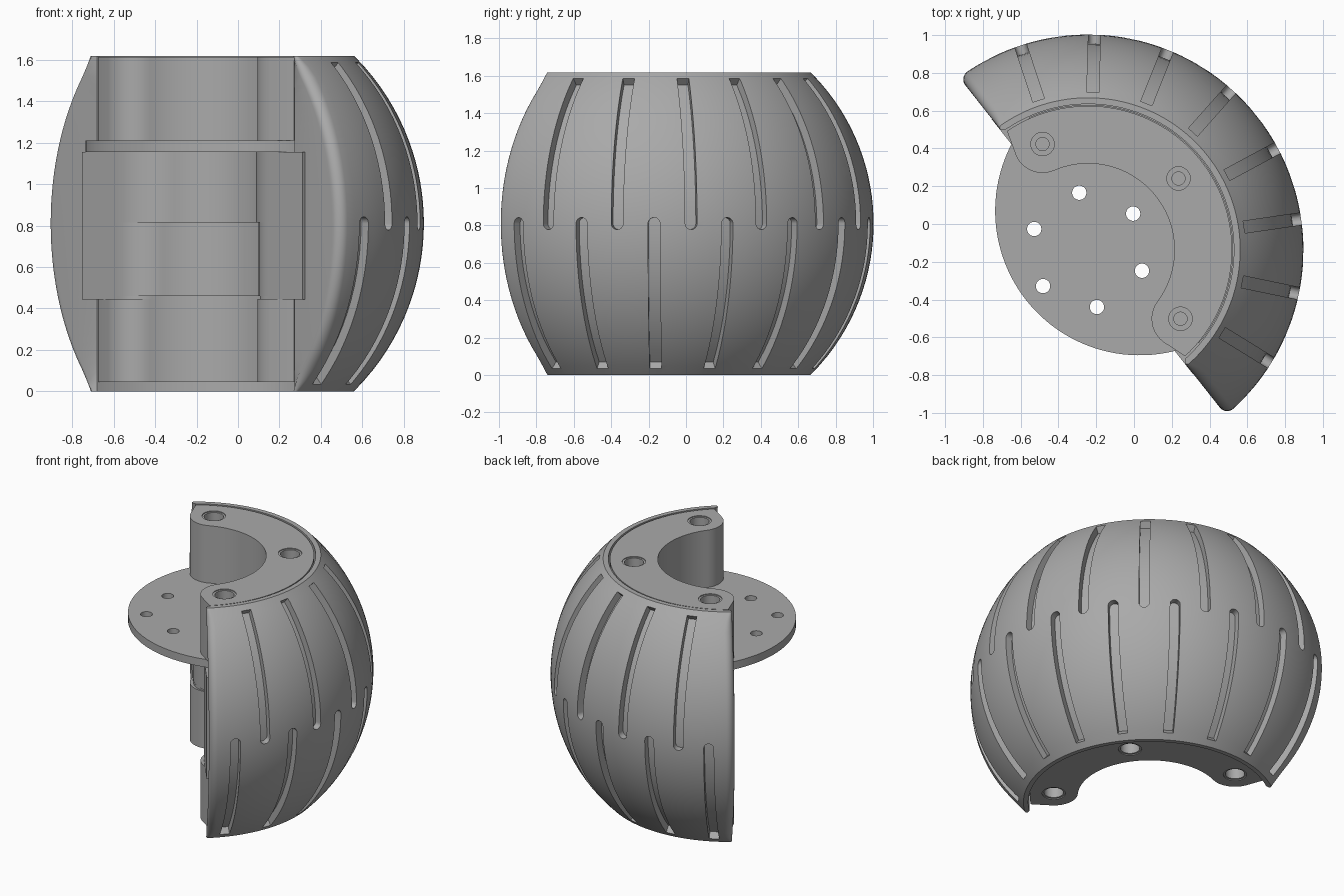
import bpy, bmesh
from math import sin, cos, pi, sqrt, atan2, radians
from mathutils import Matrix, Vector

if "Cube" in bpy.data.objects:
    bpy.data.objects.remove(bpy.data.objects["Cube"], do_unlink=True)

# Shared axis of the part: local +x points out through the middle of the shell
AXIS = Matrix.Translation((-0.243, -0.137, 0)) @ Matrix.Rotation(radians(38.3), 4, 'Z')
MID, HEIGHT, SPHERE = 0.81, 1.617, 1.14
CUT = 0.03           # offset of the flat cut plane from the axis
BORE = 0.772         # inner radius of the shell

grey = bpy.data.materials.new("grey")
grey.use_nodes = True
colour = (0.4, 0.4, 0.4, 1)
grey.diffuse_color = colour
grey.node_tree.nodes["Principled BSDF"].inputs["Base Color"].default_value = colour


def make_object(name, bm):
    bmesh.ops.recalc_face_normals(bm, faces=bm.faces)
    bm.transform(AXIS)
    mesh = bpy.data.meshes.new(name)
    bm.to_mesh(mesh)
    bm.free()
    mesh.materials.append(grey)
    ob = bpy.data.objects.new(name, mesh)
    bpy.context.collection.objects.link(ob)
    return ob


def add_loft(bm, rings):
    """Skin a stack of equal-length 3D loops and cap both ends."""
    loops = [[bm.verts.new(p) for p in ring] for ring in rings]
    for a, b in zip(loops, loops[1:]):
        for i in range(len(a)):
            j = (i + 1) % len(a)
            bm.faces.new((a[i], a[j], b[j], b[i]))
    bm.faces.new(loops[0][::-1])
    bm.faces.new(loops[-1])


def arc(cx, cy, r, a0, a1, n):
    steps = [a0 + (a1 - a0) * i / n for i in range(n + 1)]
    return [(cx + r * cos(a), cy + r * sin(a)) for a in steps]


def circle(cx, cy, r, n=32):
    return arc(cx, cy, r, 0, 2 * pi, n)[:-1]


def lift(outline, z):
    return [(x, y, z) for x, y in outline]


def prism(name, outline, z0, z1):
    bm = bmesh.new()
    add_loft(bm, [lift(outline, z0), lift(outline, z1)])
    return make_object(name, bm)


def finish(ob, cutter=None):
    bpy.ops.object.select_all(action='DESELECT')
    bpy.context.view_layer.objects.active = ob
    ob.select_set(True)
    if cutter:
        cutter.hide_render = True
        mod = ob.modifiers.new("cut", 'BOOLEAN')
        mod.operation, mod.solver, mod.object = 'DIFFERENCE', 'EXACT', cutter
        bpy.ops.object.modifier_apply(modifier=mod.name)
        bpy.data.objects.remove(cutter, do_unlink=True)
    bpy.ops.object.shade_smooth_by_angle(angle=radians(30))


def shell_outline(r_out):
    """Plan of the C-shaped shell with rounded outer corners."""
    fillet = min(0.05, 0.5 * (r_out - BORE))
    cx = CUT + fillet
    cy = sqrt((r_out - fillet) ** 2 - cx ** 2)
    a = atan2(cy, cx)
    b = atan2(BORE, CUT + 0.02)
    return (arc(cx, -cy, fillet, -pi, -a, 8)[:-1] + arc(0, 0, r_out, -a, a, 72)
            + arc(cx, cy, fillet, a, pi, 8)[1:] + arc(0, 0, BORE, b, -b, 64))


def wall_outline(r_in, fillet):
    """Plan of a C-shaped wall whose inner corners are broadly rounded."""
    plane, r_out = CUT - 0.002, 0.86
    cx = plane + fillet
    cy = sqrt((r_in + fillet) ** 2 - cx ** 2)
    a, b = atan2(cy, cx), atan2(sqrt(r_out ** 2 - plane ** 2), plane)
    return (arc(0, 0, r_out, -b, b, 64) + arc(cx, cy, fillet, pi, pi + a, 16)
            + arc(0, 0, r_in, a, -a, 48)[1:-1] + arc(cx, -cy, fillet, -pi - a, -pi, 16))


# Outer shell: barrel surface with rounded edges at the flat cut
bm = bmesh.new()
levels = [HEIGHT * i / 32 for i in range(33)]
add_loft(bm, [lift(shell_outline(sqrt(SPHERE ** 2 - (z - MID) ** 2)), z) for z in levels])
shell = make_object("outer_shell", bm)

# Tread slots: two staggered rows, round at the equator and sloped at the rim
FLOOR, HALF = 1.092, 0.032


def add_slot(bm, angle, side):
    spin = Matrix.Rotation(radians(angle), 3, 'Z')
    rows = [(-HALF * cos(a), HALF * sin(a)) for a in (pi * k / 16 for k in range(1, 9))]
    rows += [(0.74 * k / 12, HALF) for k in range(1, 13)]
    rings = []
    for h, w in rows:
        x = sqrt(FLOOR ** 2 - h ** 2)
        rise = 0.23 if h > 0.73 else 0
        ring = [(x, -w, h), (x, w, h), (x + 0.2, w, h + rise), (x + 0.2, -w, h + rise)]
        rings.append([spin @ Vector((px, py, MID + side * ph)) for px, py, ph in ring])
    add_loft(bm, rings)


bm = bmesh.new()
for k in range(8):
    add_slot(bm, -70 + 20 * k, 1)
for k in range(9):
    add_slot(bm, -80 + 20 * k, -1)
finish(shell, make_object("slot_cutter", bm))

# Inner wall between the two clamps, in two steps
finish(prism("lower_wall", wall_outline(0.427, 0.21), 0.46, 0.815))
finish(prism("upper_wall", wall_outline(0.385, 0.3), 0.815, 1.156))

# Crescent clamps with lobed ends and counterbored bolt holes
BOLT_R, BOLT_A, LOBE = 0.61, radians(75), 0.153
lx, ly = BOLT_R * cos(BOLT_A), BOLT_R * sin(BOLT_A)
tip = radians(86)
crescent = (arc(0, 0, 0.762, -tip, tip, 64)
            + arc(lx, ly, LOBE, radians(165), BOLT_A + pi, 12)
            + arc(0, 0, BOLT_R - LOBE, BOLT_A, -BOLT_A, 56)[1:-1]
            + arc(lx, -ly, LOBE, -BOLT_A - pi, -radians(165), 12))


def bolt_cutter(face_z, inward):
    bm = bmesh.new()
    for a in (-BOLT_A, 0, BOLT_A):
        x, y = BOLT_R * cos(a), BOLT_R * sin(a)
        stack = [(-0.05, 0.075), (0.006, 0.075), (0.006, 0.062), (0.25, 0.062),
                 (0.25, 0.035), (0.34, 0.035)]
        add_loft(bm, [lift(circle(x, y, r), face_z + inward * d) for d, r in stack])
    return make_object("bolt_cutter", bm)


top = HEIGHT - 0.003
finish(prism("upper_clamp", crescent, 1.21, top), bolt_cutter(top, -1))
finish(prism("lower_clamp", crescent, 0.045, 0.445), bolt_cutter(0.045, 1))
finish(prism("lower_clamp_spacer", wall_outline(0.46, 0.14), 0.444, 0.461))

# Mounting disc: offset circle trimmed where it meets the shell
disc_centre = AXIS.inverted() @ Vector((0.03, 0.07, 0))
outline = []
for x, y in circle(disc_centre.x, disc_centre.y, 0.765, 128):
    k = min(1, 0.768 / sqrt(x * x + y * y))
    outline.append((x * k, y * k))
disc = prism("mounting_disc", outline, 1.156, 1.211)

# Ring of six through holes
bm = bmesh.new()
for k in range(6):
    a = radians(0.5 + 60 * k)
    hole = circle(0.306 * cos(a), 0.306 * sin(a), 0.038)
    add_loft(bm, [lift(hole, 1.1), lift(hole, 1.3)])
finish(disc, make_object("hole_cutter", bm))
